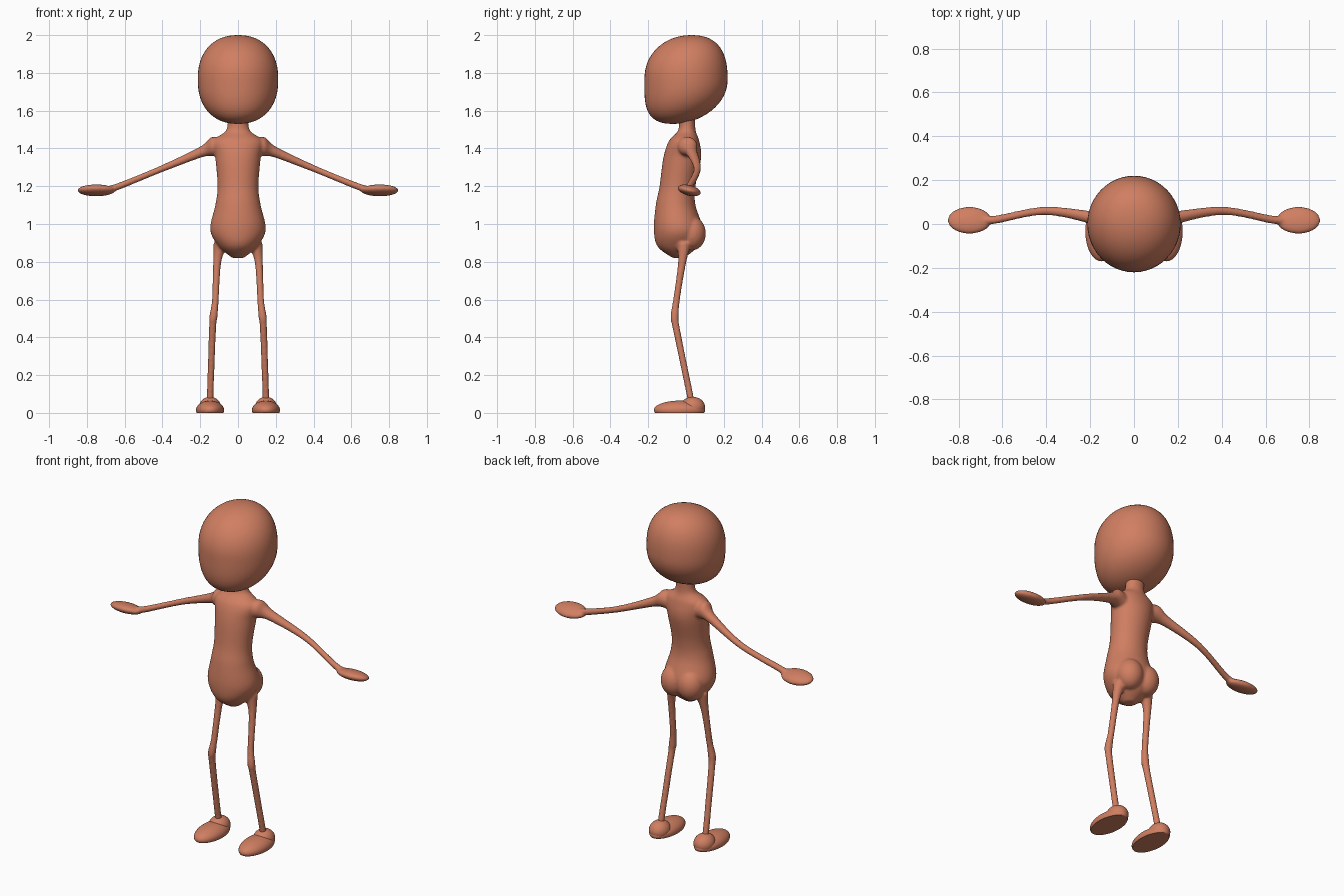
import bpy, bmesh, math
from mathutils import Matrix

if "Cube" in bpy.data.objects:
    bpy.data.objects.remove(bpy.data.objects["Cube"])

skin = bpy.data.materials.new("terracotta skin")
skin.use_nodes = True
skin.diffuse_color = (0.63, 0.21, 0.12, 1)
skin.node_tree.nodes["Principled BSDF"].inputs["Base Color"].default_value = skin.diffuse_color


def smooth_path(rings, steps=6):
    """Catmull-Rom interpolation between rows of (x, y, z, half x, half y)."""
    padded = [rings[0]] + rings + [rings[-1]]
    path = []
    for before, start, end, after in zip(padded, padded[1:], padded[2:], padded[3:]):
        for step in range(steps):
            t = step / steps
            row = []
            for a, b, c, d in zip(before, start, end, after):
                slope_in, slope_out = (c - a) / 2, (d - b) / 2
                row.append(b + slope_in * t
                           + (3 * (c - b) - 2 * slope_in - slope_out) * t ** 2
                           + (2 * (b - c) + slope_in + slope_out) * t ** 3)
            path.append(row)
    return path + [rings[-1]]


def loft(bm, rings, along="z", side=1, sides=32):
    """Skin a tube of ellipses whose planes are square to the given axis."""
    loops = []
    for x, y, z, wide, deep in smooth_path(rings):
        loop = []
        for i in range(sides):
            angle = math.tau * i / sides
            u, v = wide * math.cos(angle), deep * math.sin(angle)
            spot = (x + u, y + v, z) if along == "z" else (x, y + u, z + v)
            loop.append(bm.verts.new((spot[0] * side, spot[1], spot[2])))
        loops.append(loop)
    for low, high in zip(loops, loops[1:]):
        for i in range(sides):
            bm.faces.new((low[i - 1], low[i], high[i], high[i - 1]))
    bm.faces.new(loops[0])
    bm.faces.new(loops[-1])


def blob(bm, centre, size, side=1, roll=0.0):
    """Add an ellipsoid, mirrored across x by side and rolled about x."""
    x, y, z = centre
    place = (Matrix.Translation((x * side, y, z)) @ Matrix.Rotation(roll, 4, "X")
             @ Matrix.Diagonal((*size, 1)))
    return bmesh.ops.create_uvsphere(bm, u_segments=48, v_segments=32, radius=1,
                                     matrix=place)["verts"]


def finish(bm, name):
    """Turn the bmesh into a smooth shaded object that keeps sharp rims."""
    bmesh.ops.recalc_face_normals(bm, faces=bm.faces)
    mesh = bpy.data.meshes.new(name)
    bm.to_mesh(mesh)
    bm.free()
    mesh.materials.append(skin)
    mesh.shade_smooth()
    mesh.set_sharp_from_angle(angle=math.radians(50))
    obj = bpy.data.objects.new(name, mesh)
    bpy.context.collection.objects.link(obj)
    return obj


# Head: a boxy egg whose crown leans back and whose chin leans forward
bm = bmesh.new()
for vert in blob(bm, (0, 0, 0), (1, 1, 1)):
    height = max(-1, min(1, vert.co.z))
    round_radius = math.sqrt(1 - height ** 2)
    if round_radius > 0.01:
        swell = (1 - abs(height) ** 2.3) ** 0.45 / round_radius
        vert.co.x *= swell
        vert.co.y *= swell
    lean = 0.03 if height > 0 else -0.07
    vert.co.x *= 0.213
    vert.co.y = vert.co.y * 0.22 + lean * height ** 2
    vert.co.z = 1.765 + height * 0.235
finish(bm, "head")

# Torso and neck: height, front, back, half width
torso = [(.82, -.07, -.01, .03), (.88, -.15, .06, .1), (.97, -.17, .09, .147),
         (1.1, -.16, .05, .12), (1.2, -.14, .05, .108), (1.35, -.12, .08, .12),
         (1.44, -.09, .07, .13), (1.5, -.04, .05, .06), (1.6, -.04, .05, .06)]
bm = bmesh.new()
loft(bm, [(0, (front + back) / 2, height, width, (back - front) / 2)
          for height, front, back, width in torso], sides=48)

# Limbs: joint position and radius
arm = [(.08, 0, 1.4, .05), (.14, .01, 1.41, .05), (.2, .03, 1.38, .03),
       (.41, .06, 1.29, .019), (.63, .02, 1.2, .019), (.7, .02, 1.18, .02)]
leg = [(.09, -.01, .9, .04), (.11, -.02, .8, .022), (.12, -.05, .6, .018),
       (.13, -.06, .51, .022), (.135, -.05, .44, .019), (.147, .02, .1, .018),
       (.147, .03, .05, .02)]
for side in (1, -1):
    for joints, axis in ((arm, "x"), (leg, "z")):
        loft(bm, [(*joint, joint[-1]) for joint in joints], axis, side)
    # Mitten hand, then buttock
    blob(bm, (.75, .017, 1.178), (.1, .063, .028), side, roll=-.25)
    blob(bm, (.055, .03, .95), (.075, .075, .09), side)
body = finish(bm, "body")

# Fuse the body parts into one soft skin
fuse = body.modifiers.new("fuse", "REMESH")
fuse.mode = "VOXEL"
fuse.voxel_size = 0.007
fuse.use_smooth_shade = True
soften = body.modifiers.new("soften", "SMOOTH")
soften.factor = 0.5
soften.iterations = 6

# Feet: a long toe lobe and a raised heel, pressed flat on the floor
for name, side in (("left_foot", 1), ("right_foot", -1)):
    bm = bmesh.new()
    blob(bm, (.148, -.034, .015), (.074, .136, .05), side)
    blob(bm, (.148, .035, .03), (.058, .066, .055), side)
    for vert in bm.verts:
        vert.co.z = max(vert.co.z, 0)
    finish(bm, name)
